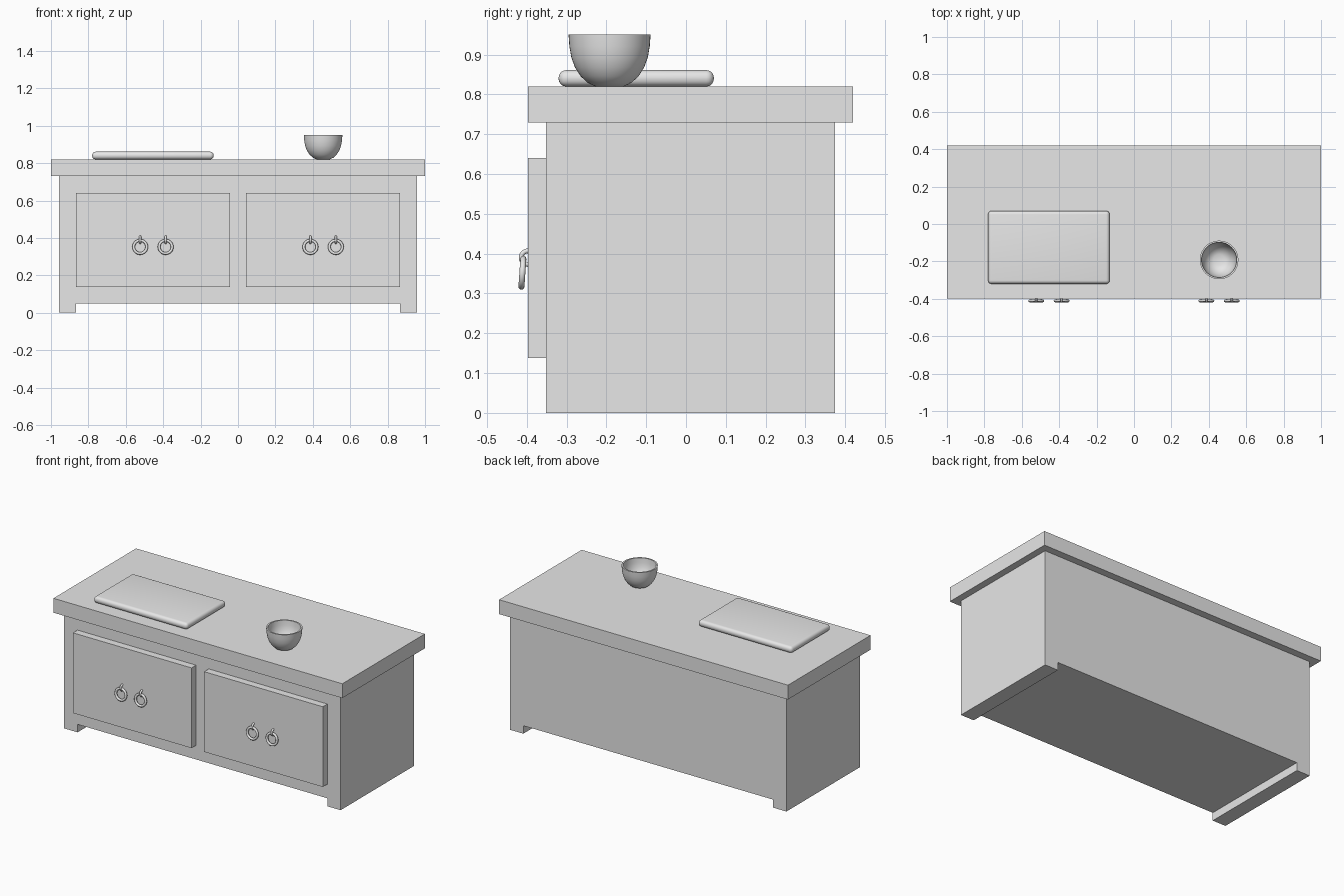
import bpy, bmesh, math
from mathutils import Matrix, Vector

if "Cube" in bpy.data.objects:
    bpy.data.objects.remove(bpy.data.objects["Cube"])

grey = bpy.data.materials.new("plain grey")
grey.diffuse_color = (0.8, 0.8, 0.8, 1)
grey.use_nodes = True
grey.node_tree.nodes["Principled BSDF"].inputs["Base Color"].default_value = grey.diffuse_color


def finish(name, bm, smooth=False):
    """Turn a bmesh into a named object."""
    bmesh.ops.recalc_face_normals(bm, faces=bm.faces)
    mesh = bpy.data.meshes.new(name)
    bm.to_mesh(mesh)
    bm.free()
    mesh.materials.append(grey)
    ob = bpy.data.objects.new(name, mesh)
    bpy.context.collection.objects.link(ob)
    if smooth:
        bpy.ops.object.select_all(action='DESELECT')
        bpy.context.view_layer.objects.active = ob
        ob.select_set(True)
        bpy.ops.object.shade_smooth_by_angle(angle=math.radians(40))
    return ob


def box_mesh(x0, x1, y0, y1, z0, z1):
    bm = bmesh.new()
    size = Matrix.Diagonal((x1 - x0, y1 - y0, z1 - z0, 1))
    place = Matrix.Translation(((x0 + x1) / 2, (y0 + y1) / 2, (z0 + z1) / 2))
    bmesh.ops.create_cube(bm, size=1, matrix=place @ size)
    return bm


def tube(name, radius, thick, arc, segs, matrix, sides=12):
    """Round tube bent about the local z axis through the given arc."""
    closed = arc >= 2 * math.pi - 1e-6
    bm = bmesh.new()
    rows = []
    for i in range(segs if closed else segs + 1):
        a = arc * i / segs
        row = []
        for j in range(sides):
            b = 2 * math.pi * j / sides
            r = radius + thick * math.cos(b)
            p = Vector((r * math.cos(a), r * math.sin(a), thick * math.sin(b)))
            row.append(bm.verts.new(matrix @ p))
        rows.append(row)
    for i in range(segs):
        r0, r1 = rows[i], rows[(i + 1) % len(rows)]
        for j in range(sides):
            k = (j + 1) % sides
            bm.faces.new((r0[j], r0[k], r1[k], r1[j]))
    if not closed:
        bm.faces.new(rows[0])
        bm.faces.new(rows[-1])
    return finish(name, bm, True)


# Cabinet body: front outline with two runner feet, pushed to the back
W, FOOT = 0.957, 0.865
outline = [(-W, 0), (-FOOT, 0), (-FOOT, 0.05), (FOOT, 0.05),
           (FOOT, 0), (W, 0), (W, 0.73), (-W, 0.73)]
bm = bmesh.new()
face = bm.faces.new([bm.verts.new((x, -0.352, z)) for x, z in outline])
new = bmesh.ops.extrude_face_region(bm, geom=[face])["geom"]
bmesh.ops.translate(bm, vec=(0, 0.726, 0),
                    verts=[v for v in new if isinstance(v, bmesh.types.BMVert)])
finish("cabinet_body", bm)

# Worktop
finish("worktop", box_mesh(-1, 1, -0.397, 0.42, 0.73, 0.82))

# Front panels, each with a pair of ring pulls
for side, s in (("left", -1), ("right", 1)):
    x0, x1 = sorted((s * 0.044, s * 0.865))
    finish(side + "_door", box_mesh(x0, x1, -0.397, -0.352, 0.138, 0.64))
    for n, dx in (("a", -0.068), ("b", 0.068)):
        x = s * 0.455 + dx
        hang = (Matrix.Translation((x, -0.411, 0.352))
                @ Matrix.Rotation(math.radians(86), 4, 'X'))
        tube(f"{side}_pull_ring_{n}", 0.035, 0.0075, 2 * math.pi, 32, hang)
        # Staple that holds the ring: half loop in the side plane
        loop = Matrix(((0, 0, 1, x), (0, -1, 0, -0.397),
                       (1, 0, 0, 0.39), (0, 0, 0, 1)))
        tube(f"{side}_pull_staple_{n}", 0.017, 0.006, math.pi, 12, loop)

# Chopping board with rounded edges
board = box_mesh(-0.78, -0.13, -0.32, 0.07, 0.82, 0.861)
bmesh.ops.bevel(board, geom=board.edges[:], offset=0.019, segments=5,
                profile=0.5, affect='EDGES')
finish("chopping_board", board, True)

# Bowl: outer and inner curves spun round the centre
outer = [(0, 0.82), (0.035, 0.82), (0.055, 0.829), (0.073, 0.846),
         (0.087, 0.868), (0.096, 0.893), (0.101, 0.921), (0.103, 0.95)]
inner = [(0.094, 0.95), (0.092, 0.921), (0.087, 0.896), (0.078, 0.873),
         (0.065, 0.853), (0.048, 0.838), (0.03, 0.831), (0, 0.829)]
bm = bmesh.new()
verts = [bm.verts.new((0.455 + r, -0.192, z)) for r, z in outer + inner]
edges = [bm.edges.new(pair) for pair in zip(verts, verts[1:])]
bmesh.ops.spin(bm, geom=verts + edges, cent=(0.455, -0.192, 0), axis=(0, 0, 1),
               angle=2 * math.pi, steps=48)
bmesh.ops.remove_doubles(bm, verts=bm.verts, dist=1e-5)
finish("bowl", bm, True)
